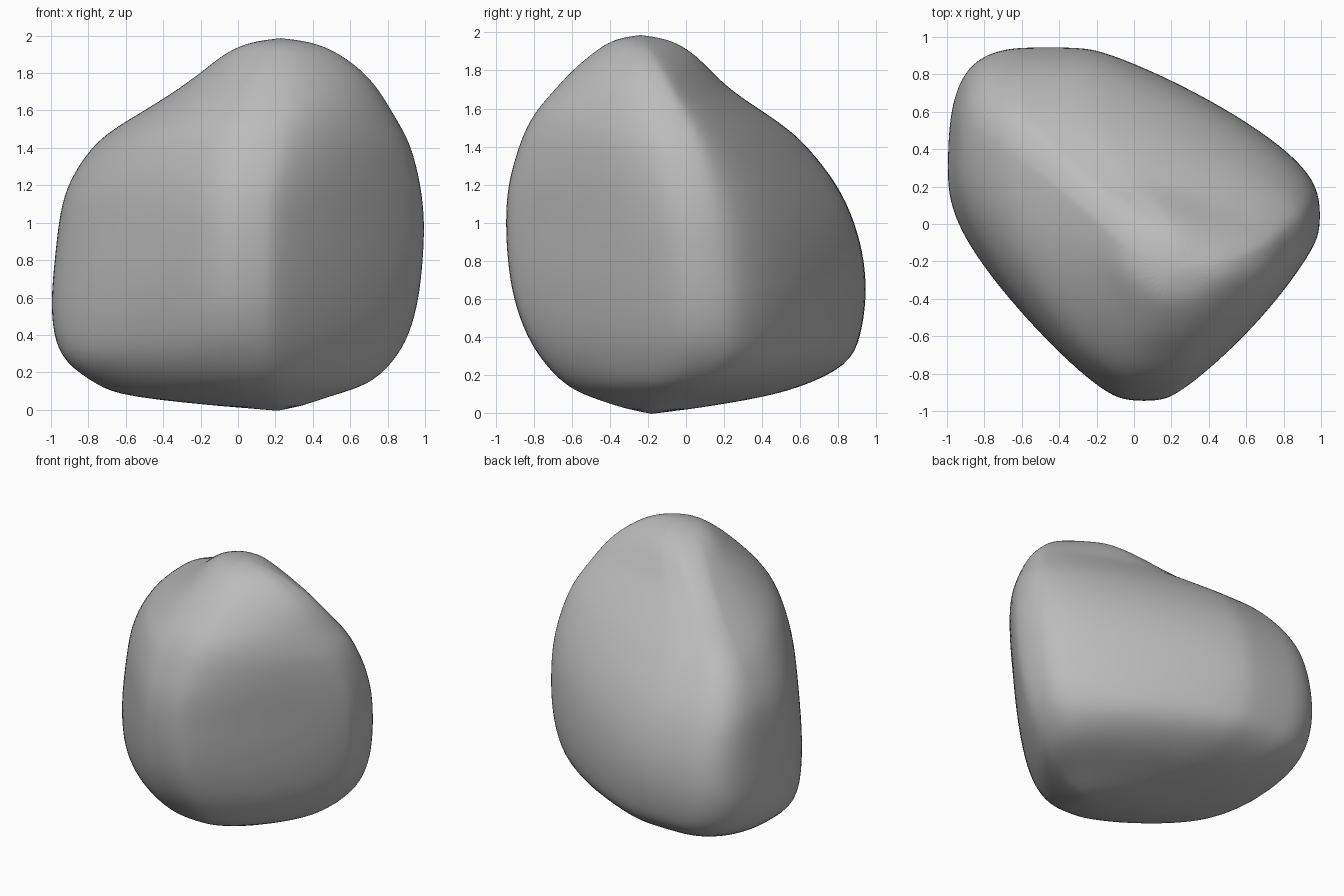
import bpy
import bmesh
from mathutils import Vector
from mathutils.geometry import interpolate_bezier

default_cube = bpy.data.objects.get("Cube")
if default_cube:
    bpy.data.objects.remove(default_cube, do_unlink=True)

# Horizontal slices of the boulder, from bottom to top:
# height, west point, east point, south point, north point
SLICES = [
    (.07, (-.62, .05), (.48, -.1), (.1, -.47), (-.2, .35)),
    (.13, (-.75, .15), (.7, .02), (.08, -.62), (-.3, .6)),
    (.25, (-.93, .2), (.83, .1), (.06, -.74), (-.4, .86)),
    (.4, (-.99, .25), (.92, .1), (.05, -.84), (-.42, .92)),
    (.6, (-1, .27), (.97, .09), (.05, -.91), (-.42, .95)),
    (.8, (-.98, .29), (.99, .07), (.05, -.94), (-.42, .94)),
    (1, (-.96, .32), (1, .05), (.05, -.95), (-.42, .89)),
    (1.2, (-.92, .34), (.98, .02), (.07, -.94), (-.45, .8)),
    (1.4, (-.79, .35), (.93, -.02), (.1, -.88), (-.45, .64)),
    (1.5, (-.67, .3), (.88, -.05), (.12, -.84), (-.41, .53)),
    (1.6, (-.5, .2), (.82, -.09), (.15, -.78), (-.25, .38)),
    (1.7, (-.34, .08), (.76, -.13), (.17, -.69), (-.12, .23)),
    (1.8, (-.2, -.03), (.68, -.17), (.2, -.6), (.02, .13)),
    (1.9, (-.08, -.14), (.55, -.22), (.22, -.48), (.12, .03)),
    (1.96, (.04, -.21), (.42, -.25), (.22, -.39), (.19, -.08)),
]
BOTTOM_TIP = (.25, -.2, -.015)
PEAK = (.23, -.24, 1.99)
STEPS = 8  # curve steps along each quarter of a slice


def quarter(start, end, bulges, sideways):
    """Curve between two extreme points, tangent to the slice's bounding box."""
    a, b = Vector(start), Vector(end)
    along_x, along_y = Vector((b.x - a.x, 0)), Vector((0, b.y - a.y))
    if sideways:
        handles = a + along_x * bulges[0], b - along_y * bulges[1]
    else:
        handles = a + along_y * bulges[0], b - along_x * bulges[1]
    points = [p.to_3d() for p in (a, *handles, b)]
    return interpolate_bezier(*points, STEPS + 1)


def slice_outline(z, west, east, south, north):
    """Triangular outline with blunt corners, varying near the top and base."""
    west, east, south, north = map(Vector, (west, east, south, north))
    across = Vector((east.x - west.x, 0))
    deep = Vector((0, north.y - south.y))
    upper = min(max((z - 1.1) / .6, 0), 1)
    lower = min(max((.5 - z) / .4, 0), 1)

    def bulge(middle, top, base):
        return [m + (t - m) * upper + (b - m) * lower
                for m, t, b in zip(middle, top, base)]

    south_east = bulge((.15, .15), (.37, .37), (.28, .28))
    north_east = bulge((.34, .15), (.25, .2), (.38, .25))
    north_west = bulge((.75, .75), (.5, .5), (.55, .55))
    south_west = bulge((.2, .32), (.48, .45), (.28, .4))

    # Each extreme is a short flat between two quarters
    outline = quarter(south + across * .045, east - deep * .045, south_east, True)
    outline += quarter(east + deep * .045, north + across * .07, north_east, False)
    outline += quarter(north - across * .07, west + deep * .04, north_west, True)
    outline += quarter(west - deep * .04, south - across * .045,
                       south_west[::-1], False)
    return [(p.x, p.y, z) for p in outline]


# Loft the slices and close both ends
bm = bmesh.new()
rings = [[bm.verts.new(p) for p in slice_outline(*s)] for s in SLICES]
bottom, top = bm.verts.new(BOTTOM_TIP), bm.verts.new(PEAK)
count = len(rings[0])
for i in range(count):
    j = (i + 1) % count
    for low, high in zip(rings, rings[1:]):
        bm.faces.new((low[i], low[j], high[j], high[i]))
    bm.faces.new((bottom, rings[0][j], rings[0][i]))
    bm.faces.new((top, rings[-1][i], rings[-1][j]))
bmesh.ops.recalc_face_normals(bm, faces=bm.faces)
for face in bm.faces:
    face.smooth = True

mesh = bpy.data.meshes.new("boulder")
bm.to_mesh(mesh)
bm.free()
boulder = bpy.data.objects.new("boulder", mesh)
bpy.context.collection.objects.link(boulder)

# Soften the weathered surface
soften = boulder.modifiers.new("soften", 'SUBSURF')
soften.levels = soften.render_levels = 2

# Plain grey stone
stone = bpy.data.materials.new("grey_stone")
stone.use_nodes = True
grey = (.5, .5, .5, 1)
stone.diffuse_color = grey
stone.node_tree.nodes["Principled BSDF"].inputs["Base Color"].default_value = grey
mesh.materials.append(stone)
